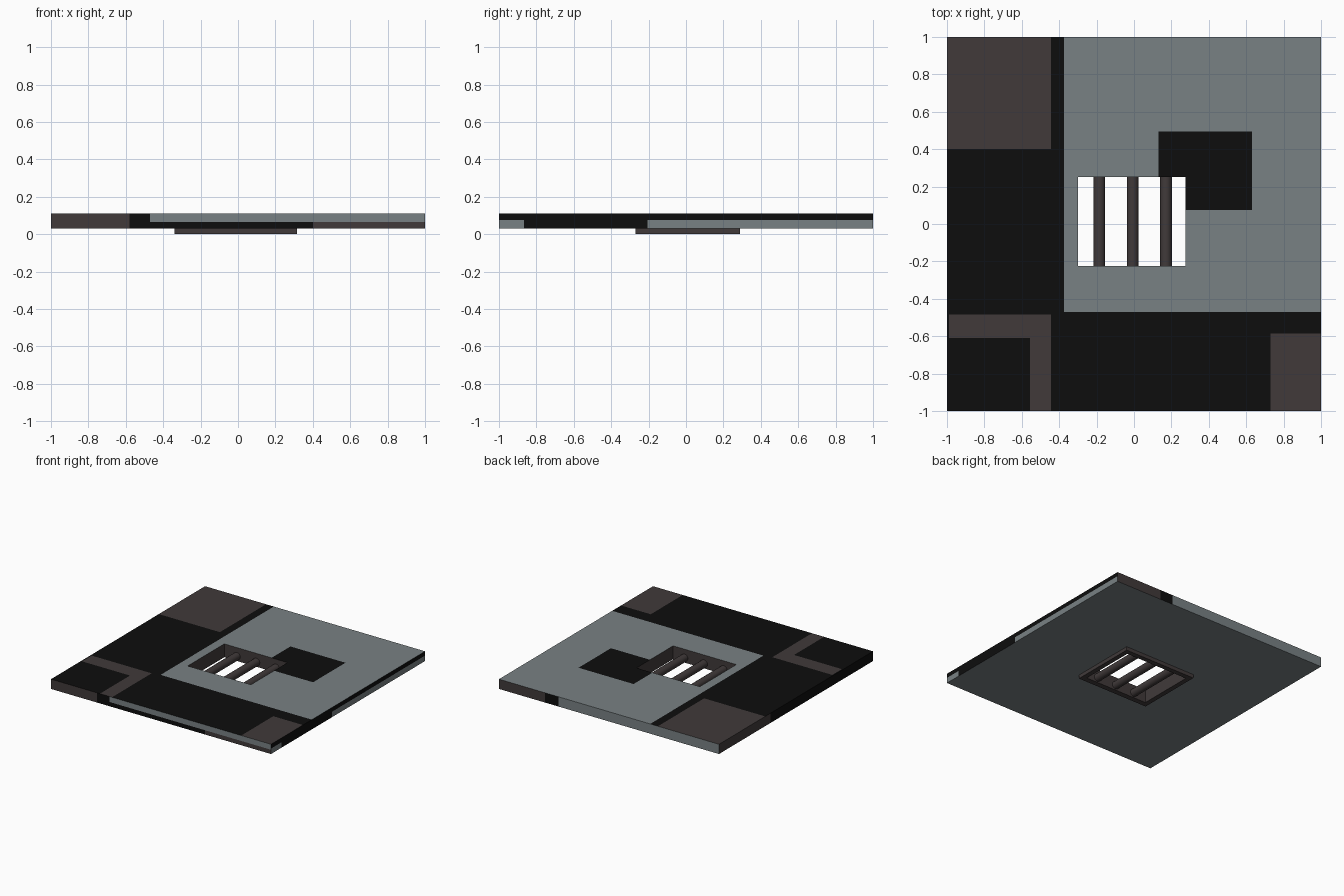
import bpy, bmesh, math
from mathutils import Matrix

if "Cube" in bpy.data.objects:
    bpy.data.objects.remove(bpy.data.objects["Cube"])


def material(name, rgb):
    m = bpy.data.materials.new(name)
    m.diffuse_color = (*rgb, 1)
    m.use_nodes = True
    m.node_tree.nodes["Principled BSDF"].inputs["Base Color"].default_value = m.diffuse_color
    return m


GREY, BLACK, BROWN = 0, 1, 2
mats = [material("slate grey", (0.19, 0.22, 0.23)),
        material("soot black", (0.004, 0.004, 0.004)),
        material("dark brown", (0.052, 0.042, 0.042))]
Z0, Z1 = 0.03, 0.11
HX0, HX1, HY0, HY1 = -0.30, 0.275, -0.225, 0.25


def finish(bm, name, mat_list):
    bmesh.ops.recalc_face_normals(bm, faces=bm.faces)
    me = bpy.data.meshes.new(name)
    bm.to_mesh(me)
    bm.free()
    for m in mat_list:
        me.materials.append(m)
    ob = bpy.data.objects.new(name, me)
    bpy.context.collection.objects.link(ob)
    return ob


# Painted patches as (colour, u0, u1, v0, v1); later patches cover earlier ones
TOP = [(GREY, -0.375, 1, -0.47, 1), (BLACK, 0.13, 0.63, 0.075, 0.495),
       (BROWN, -1, -0.445, 0.40, 1), (BROWN, -0.99, -0.445, -0.61, -0.485),
       (BROWN, -0.555, -0.445, -1, -0.485), (BROWN, 0.73, 1, -1, -0.585)]
FRONT = [(BROWN, -1, -0.58, Z0, Z1), (GREY, -0.47, 1, 0.065, Z1),
         (BROWN, 0.40, 1, Z0, 0.065)]
BACK = [(GREY, -1, 0.46, Z0, Z1), (BROWN, 0.58, 1, Z0, Z1)]
RIGHT = [(GREY, -1, -0.865, Z0, 0.075), (GREY, -0.205, 1, Z0, 0.075)]
LEFT = [(BROWN, 0.33, 1, Z0, Z1)]


def patch_colour(patches, u, v):
    colour = BLACK
    for c, u0, u1, v0, v1 in patches:
        if u0 < u < u1 and v0 < v < v1:
            colour = c
    return colour


# Floor slab, cut along every patch edge
xs, ys, zs = {HX0, HX1}, {HY0, HY1}, set()
for patches, us, vs in ((TOP, xs, ys), (FRONT, xs, zs), (BACK, xs, zs),
                        (RIGHT, ys, zs), (LEFT, ys, zs)):
    for _, u0, u1, v0, v1 in patches:
        us.update((u0, u1))
        vs.update((v0, v1))
bm = bmesh.new()
bmesh.ops.create_cube(bm, size=1, matrix=Matrix.Translation((0, 0, (Z0 + Z1) / 2))
                      @ Matrix.Diagonal((2, 2, Z1 - Z0, 1)))
for axis, cuts in enumerate((xs, ys, zs)):
    limits = (Z0, Z1) if axis == 2 else (-1, 1)
    for c in sorted(cuts):
        if c in limits:
            continue
        co, no = [0, 0, 0], [0, 0, 0]
        co[axis], no[axis] = c, 1
        bmesh.ops.bisect_plane(bm, geom=bm.verts[:] + bm.edges[:] + bm.faces[:],
                               plane_co=co, plane_no=no, dist=1e-5)

# Colour each face by side and open the drain hole
bm.normal_update()
hole = []
for f in bm.faces:
    x, y, z = f.calc_center_median()
    n = f.normal
    if abs(n.z) > 0.5:
        f.material_index = patch_colour(TOP, x, y) if n.z > 0 else GREY
        if HX0 < x < HX1 and HY0 < y < HY1:
            hole.append(f)
    elif abs(n.y) > 0.5:
        f.material_index = patch_colour(FRONT if n.y < 0 else BACK, x, z)
    else:
        f.material_index = patch_colour(RIGHT if n.x > 0 else LEFT, y, z)
bmesh.ops.delete(bm, geom=hole, context='FACES')
finish(bm, "floor_slab", mats)

# Drain frame: hole lining plus a rim below the slab
bm = bmesh.new()
inner, outer = (HX0, HX1, HY0, HY1), (-0.34, 0.315, -0.27, 0.29)
rings = []
for (x0, x1, y0, y1), z in ((inner, Z1), (inner, 0), (outer, 0), (outer, Z0)):
    rings.append([bm.verts.new((x, y, z))
                  for x, y in ((x0, y0), (x1, y0), (x1, y1), (x0, y1))])
for a, b in zip(rings, rings[1:] + rings[:1]):
    for i in range(4):
        j = (i + 1) % 4
        bm.faces.new((a[i], a[j], b[j], b[i]))
finish(bm, "drain_frame", [mats[BROWN]])

# Round grate bars
for i in range(3):
    bm = bmesh.new()
    place = (Matrix.Translation((-0.185 + 0.178 * i, (HY0 + HY1) / 2, 0.04))
             @ Matrix.Rotation(math.pi / 2, 4, 'X'))
    bmesh.ops.create_cone(bm, cap_ends=True, segments=16, radius1=0.031,
                          radius2=0.031, depth=HY1 - HY0, matrix=place)
    bar = finish(bm, f"grate_bar_{i + 1}", [mats[BROWN]])
    for p in bar.data.polygons:
        p.use_smooth = abs(p.normal.y) < 0.5
